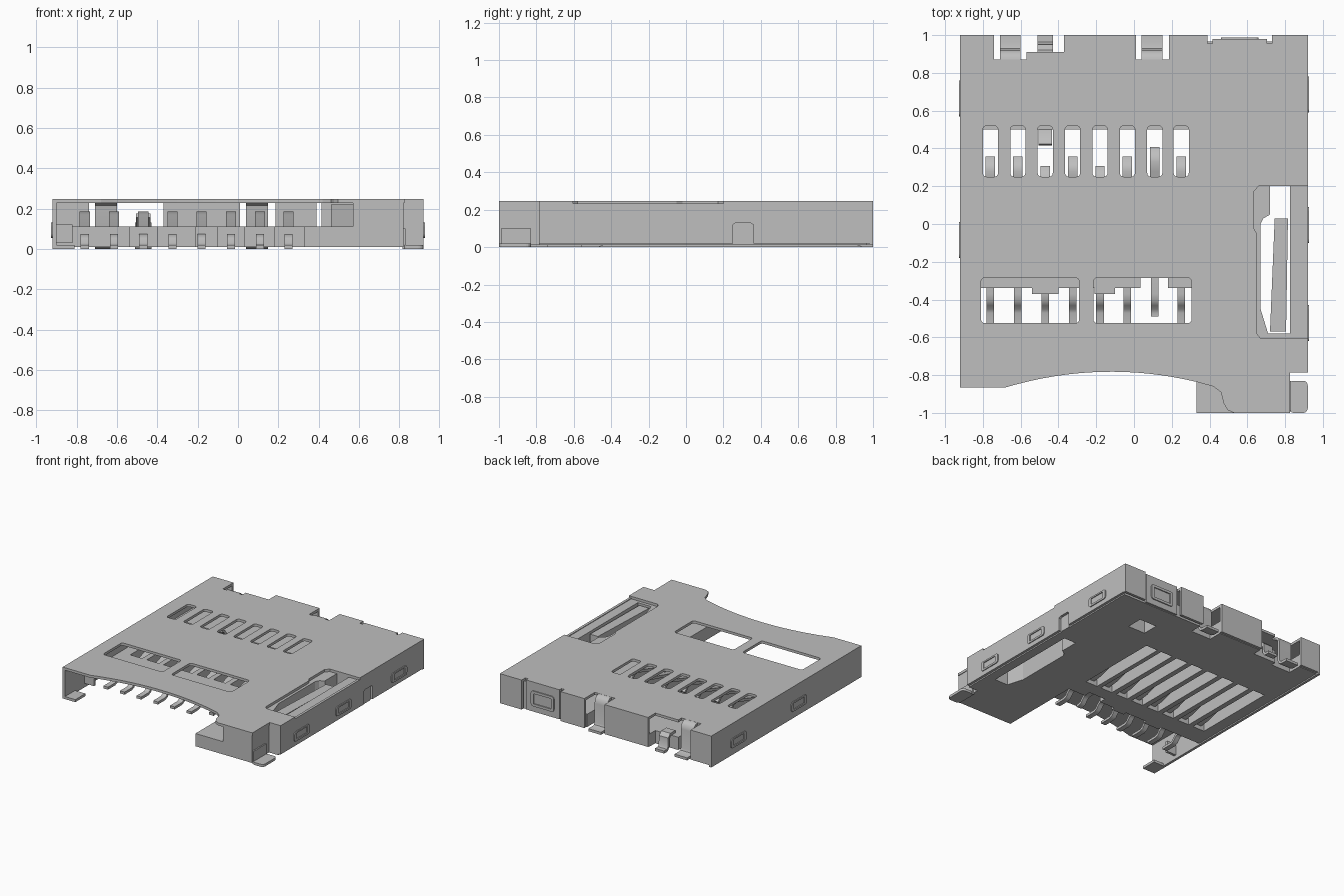
import bpy, bmesh, math
from mathutils import Vector

cube = bpy.data.objects.get("Cube")
if cube:
    bpy.data.objects.remove(cube, do_unlink=True)

GREY = (0.52, 0.52, 0.52, 1)
metal = bpy.data.materials.new("plain grey")
metal.use_nodes = True
metal.diffuse_color = GREY
metal.node_tree.nodes["Principled BSDF"].inputs["Base Color"].default_value = GREY


def finish(name, bm):
    bmesh.ops.remove_doubles(bm, verts=bm.verts, dist=1e-5)
    bmesh.ops.recalc_face_normals(bm, faces=bm.faces)
    for f in bm.faces:
        f.smooth = False
        f.material_index = 0
    me = bpy.data.meshes.new(name)
    bm.to_mesh(me)
    bm.free()
    me.materials.clear()
    me.materials.append(metal)
    ob = bpy.data.objects.new(name, me)
    bpy.context.collection.objects.link(ob)
    return ob


def plate(name, loops, lo, hi, axis="z"):
    """Flat sheet with holes: first loop is the outline, the rest are cut-outs."""
    cu = bpy.data.curves.new(name + "_profile", "CURVE")
    cu.dimensions = "2D"
    cu.fill_mode = "BOTH"
    cu.extrude = (hi - lo) / 2
    for pts in loops:
        s = cu.splines.new("POLY")
        s.points.add(len(pts) - 1)
        for p, (u, v) in zip(s.points, pts):
            p.co = (u, v, 0, 1)
        s.use_cyclic_u = True
    tmp = bpy.data.objects.new(name + "_profile", cu)
    bpy.context.collection.objects.link(tmp)
    dg = bpy.context.evaluated_depsgraph_get()
    me = bpy.data.meshes.new_from_object(tmp.evaluated_get(dg))
    bm = bmesh.new()
    bm.from_mesh(me)
    bpy.data.objects.remove(tmp, do_unlink=True)
    bpy.data.curves.remove(cu)
    bpy.data.meshes.remove(me)
    mid = (lo + hi) / 2
    for v in bm.verts:
        a, b, w = v.co.x, v.co.y, v.co.z + mid
        v.co = {"z": (a, b, w), "x": (w, a, b), "y": (a, w, b)}[axis]
    return finish(name, bm)


def rect(u0, v0, u1, v1):
    return [(u0, v0), (u1, v0), (u1, v1), (u0, v1)]


def rounded(u0, v0, u1, v1, r, n=4):
    pts = []
    for cx, cy, a in ((u1 - r, v1 - r, 0), (u0 + r, v1 - r, 90),
                      (u0 + r, v0 + r, 180), (u1 - r, v0 + r, 270)):
        for i in range(n + 1):
            t = math.radians(a + 90 * i / n)
            pts.append((cx + r * math.cos(t), cy + r * math.sin(t)))
    return pts


def ribbon(name, x, width, path, t=0.02):
    """Bent metal strip following a (y, z) path, extruded along x."""
    bm = bmesh.new()
    rings = []
    for i, p in enumerate(path):
        a, b = Vector(path[max(i - 1, 0)]), Vector(path[min(i + 1, len(path) - 1)])
        d = (b - a).normalized()
        n = Vector((-d.y, d.x)) * t / 2
        c = Vector(p)
        ring = []
        for sx, sn in ((-1, -1), (1, -1), (1, 1), (-1, 1)):
            q = c + n * sn
            ring.append(bm.verts.new((x + sx * width / 2, q.x, q.y)))
        rings.append(ring)
    for r0, r1 in zip(rings, rings[1:]):
        for k in range(4):
            bm.faces.new((r0[k], r0[(k + 1) % 4], r1[(k + 1) % 4], r1[k]))
    bm.faces.new(rings[0])
    bm.faces.new(rings[-1])
    ob = finish(name, bm)
    for f in ob.data.polygons:
        f.use_smooth = True
    ob.data.set_sharp_from_angle(angle=math.radians(40))
    return ob


CONTACT_X = [-0.76, -0.615, -0.47, -0.325, -0.18, -0.035, 0.11, 0.25]

# Top cover: curved front edge, lever cut-out on the side, notched back edge
arc = [(-0.92, -0.865), (-0.68, -0.865)]
for i in range(1, 17):
    x = -0.68 + 1.01 * i / 16
    arc.append((x, -0.782 - 0.265 * (x + 0.12) ** 2))
arc += [(0.42, -0.86), (0.46, -0.89), (0.475, -0.95), (0.495, -0.985), (0.53, -1.0),
        (0.825, -1.0), (0.825, -0.785), (0.92, -0.785),
        (0.92, -0.605), (0.67, -0.605), (0.65, -0.58), (0.65, -0.05), (0.632, -0.02),
        (0.632, 0.17), (0.66, 0.2), (0.92, 0.2),
        (0.92, 1), (0.73, 1), (0.73, 0.955), (0.705, 0.955), (0.705, 0.98),
        (0.415, 0.98), (0.415, 0.955), (0.39, 0.955), (0.39, 1),
        (0.185, 1), (0.185, 0.87), (0.01, 0.87), (0.01, 1),
        (-0.37, 1), (-0.37, 0.91), (-0.57, 0.91), (-0.57, 0.87), (-0.74, 0.87),
        (-0.74, 1), (-0.92, 1)]
windows = [rounded(x - 0.04, 0.25, x + 0.04, 0.52, 0.02) for x in CONTACT_X]
windows += [rounded(-0.81, -0.525, -0.29, -0.285, 0.02),
            rounded(-0.215, -0.525, 0.305, -0.285, 0.02)]
plate("top_cover", [arc] + windows, 0.227, 0.247)

# Side walls with a slot on the left and pressed latch frames on both
plate("left_wall", [[(-0.785, 0.02), (0.25, 0.02), (0.25, 0.12), (0.265, 0.13),
                     (0.345, 0.13), (0.36, 0.12), (0.36, 0.02), (1, 0.02), (1, 0.247),
                     (0.2, 0.247), (0.2, 0.232), (-0.605, 0.232), (-0.605, 0.247),
                     (-0.785, 0.247)]], 0.9, 0.92, "x")
plate("slot_tongue", [rect(0.265, 0.01, 0.345, 0.12)], 0.89, 0.905, "x")
plate("right_wall", [rect(-0.865, 0.0, 1, 0.247)], -0.92, -0.9, "x")
for side, ys in ((1, (-0.525, -0.005, 0.685)), (-1, (-0.085, 0.665))):
    lo, hi = sorted((side * 0.915, side * 0.927))
    for y in ys:
        plate("latch_frame", [rounded(y - 0.095, 0.055, y + 0.095, 0.13, 0.02),
                              rect(y - 0.065, 0.07, y + 0.065, 0.118)], lo, hi, "x")

# Back wall panels
for x0, x1 in ((-0.92, -0.74), (-0.37, 0.01), (0.185, 0.39), (0.73, 0.92)):
    plate("back_panel", [rect(x0, 0.015, x1, 0.235)], 0.98, 1.0, "y")
plate("back_latch_panel", [rect(0.415, 0.015, 0.705, 0.24)], 0.965, 0.98, "y")
plate("back_latch_frame", [rounded(0.46, 0.06, 0.66, 0.18, 0.02),
                           rect(0.485, 0.08, 0.635, 0.16)], 0.975, 0.988, "y")

# Base floor with contact slots, lever opening and back notches
floor = [(-0.9, -0.34), (-0.54, -0.34), (-0.54, -0.37), (-0.4, -0.37), (-0.4, -0.34),
         (-0.21, -0.34), (-0.21, -0.37), (-0.1, -0.37), (-0.1, -0.34),
         (0.035, -0.34), (0.035, -0.285), (0.18, -0.285), (0.18, -0.34), (0.33, -0.34),
         (0.33, -1), (0.82, -1), (0.82, -0.785), (0.9, -0.785), (0.9, 0.965), (0.185, 0.965),
         (0.185, 0.87), (0.01, 0.87), (0.01, 0.98), (-0.37, 0.98), (-0.37, 0.91),
         (-0.57, 0.91), (-0.57, 0.87), (-0.74, 0.87), (-0.74, 0.98), (-0.9, 0.98)]
lever_hole = [(0.72, 0.2), (0.825, 0.2), (0.825, -0.58), (0.71, -0.58), (0.67, -0.45),
              (0.67, 0.0), (0.685, 0.03), (0.72, 0.05)]
slots = [rect(x - 0.052, -0.18, x + 0.052, 0.5) for x in CONTACT_X]
plate("base_floor", [floor, lever_hole, rect(0.43, 0.63, 0.58, 0.76)] + slots, 0.01, 0.11)

# Full height rail beside the card space
rail = [(0.57, -1), (0.82, -1), (0.82, -0.785), (0.9, -0.785), (0.9, 0.965), (0.57, 0.965)]
plate("side_rail", [rail, lever_hole], 0.11, 0.227)
plate("card_slider", [[(0.46, 0.0), (0.57, -0.1), (0.57, 0.6), (0.46, 0.6)]], 0.11, 0.22)
plate("spring_lever", [[(0.745, 0.03), (0.815, 0.03), (0.805, -0.57), (0.72, -0.57)]],
      0.14, 0.215)

# Contacts: solder tail, bend and sprung tip
for i, x in enumerate(CONTACT_X):
    tip = 0.4 if i == 6 else 0.3 if i in (2, 4) else 0.35
    end = -0.49 if i == 6 else -0.56
    ribbon("contact_tail", x, 0.04, [(end, 0.01), (-0.47, 0.01), (-0.445, 0.02), (-0.425, 0.045),
                                     (-0.405, 0.06), (-0.37, 0.065), (-0.28, 0.065)])
    ribbon("contact_spring", x, 0.05, [(-0.2, 0.05), (-0.1, 0.06), (tip - 0.12, 0.16),
                                       (tip - 0.07, 0.175), (tip - 0.03, 0.165), (tip, 0.13)])

# Card detection switch
ribbon("switch_tip", -0.47, 0.07, [(0.42, 0.165), (0.45, 0.155), (0.51, 0.08)])
ribbon("switch_tail", -0.47, 0.08, [(0.86, 0.12), (0.92, 0.12), (0.94, 0.1), (0.945, 0.03),
                                    (0.96, 0.01), (1.0, 0.01)])

# Back solder feet bent down from the cover
for x in (-0.655, 0.095):
    ribbon("back_foot", x, 0.11, [(0.86, 0.237), (0.885, 0.235), (0.905, 0.22), (0.912, 0.19),
                                  (0.912, 0.04), (0.922, 0.018), (0.945, 0.01), (1.0, 0.01)])

# Front solder feet
plate("front_left_foot", [rounded(0.82, -1.0, 0.92, -0.83, 0.025)], 0.0, 0.02)
plate("front_left_foot_stem", [rect(-0.99, 0.0, -0.83, 0.1)], 0.815, 0.83, "x")
plate("front_right_foot", [rect(-0.92, -0.865, -0.81, -0.74)], 0.0, 0.02)
plate("front_right_stop", [rect(-0.9, 0.03, -0.82, 0.12)], -0.62, -0.6, "y")
